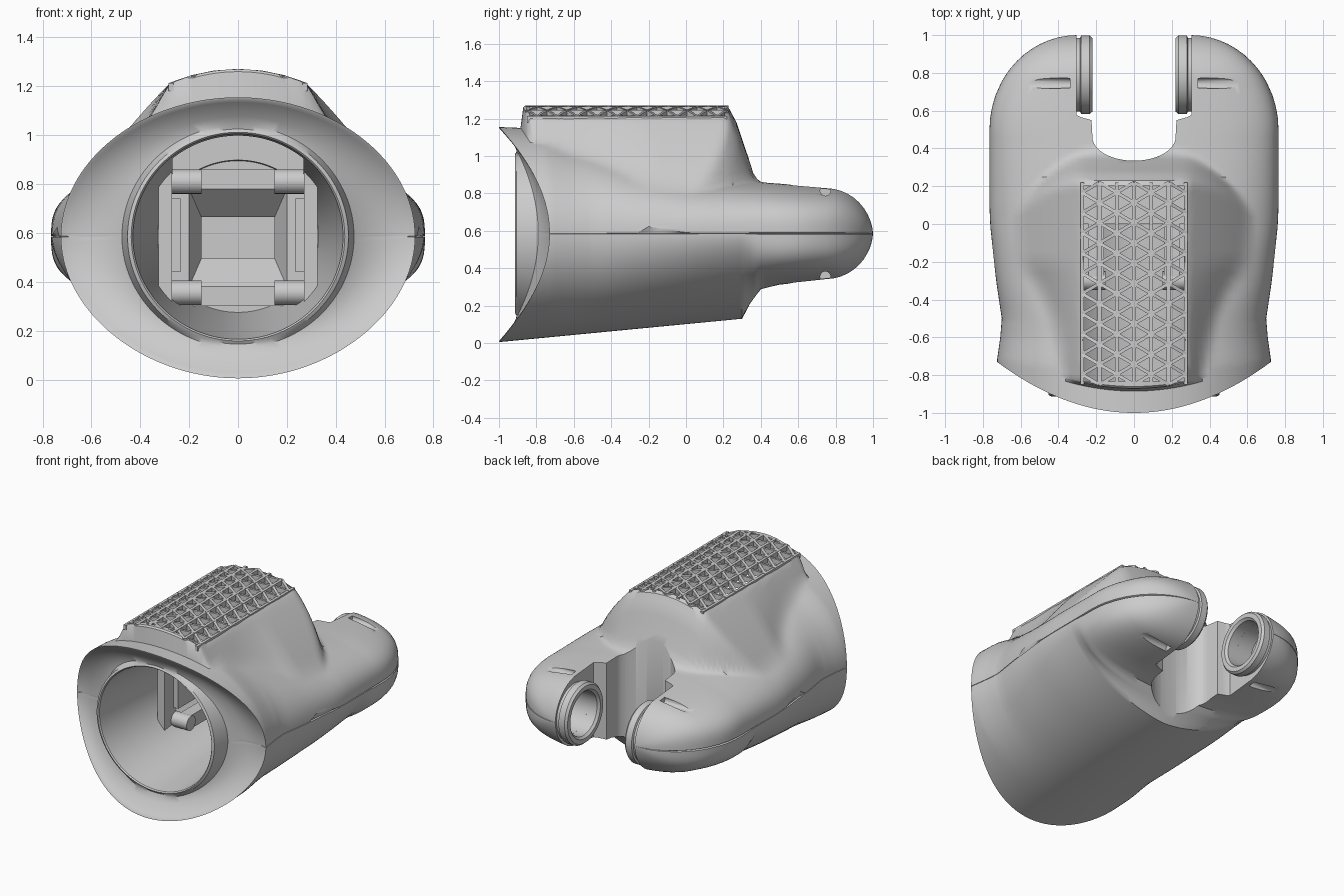
import bpy, bmesh, math
from mathutils import Matrix, Vector

if "Cube" in bpy.data.objects:
    bpy.data.objects.remove(bpy.data.objects["Cube"])

ZC, N = 0.585, 144


def lerp(tab, y):
    if y <= tab[0][0]:
        return tab[0][1]
    for (a, u), (b, v) in zip(tab, tab[1:]):
        if y <= b:
            return u + (v - u) * (y - a) / (b - a)
    return tab[-1][1]


def finish(name, bm, smooth=True):
    bmesh.ops.recalc_face_normals(bm, faces=bm.faces)
    me = bpy.data.meshes.new(name)
    bm.to_mesh(me)
    bm.free()
    ob = bpy.data.objects.new(name, me)
    bpy.context.collection.objects.link(ob)
    if smooth:
        shade(ob)
    return ob


def shade(ob):
    bpy.ops.object.select_all(action='DESELECT')
    ob.select_set(True)
    bpy.context.view_layer.objects.active = ob
    bpy.ops.object.shade_smooth_by_angle(angle=math.radians(35))


def box_to(bm, lo, hi):
    lo, hi = Vector(lo), Vector(hi)
    size = [abs(v) for v in hi - lo]
    bmesh.ops.create_cube(bm, size=1, matrix=Matrix.Translation((lo + hi) / 2) @ Matrix.Diagonal((*size, 1)))


def bar_to(bm, p, q, w, d):
    p, q = Vector(p), Vector(q)
    rot = (q - p).to_track_quat('X', 'Z').to_matrix().to_4x4()
    bmesh.ops.create_cube(bm, size=1, matrix=Matrix.Translation((p + q) / 2) @ rot @ Matrix.Diagonal(((q - p).length, w, d, 1)))


def cyl_to(bm, x0, x1, y, z, r, seg=32):
    m = Matrix.Translation(((x0 + x1) / 2, y, z)) @ Matrix.Rotation(math.pi / 2, 4, 'Y')
    bmesh.ops.create_cone(bm, cap_ends=True, segments=seg, radius1=r, radius2=r, depth=abs(x1 - x0), matrix=m)


def skin(bm, loops, closed=False):
    n = len(loops[0])
    for A, B in zip(loops, loops[1:] + (loops[:1] if closed else [])):
        for i in range(n):
            j = (i + 1) % n
            bm.faces.new((A[i], A[j], B[j], B[i]))
    if not closed:
        bm.faces.new(loops[0])
        bm.faces.new(loops[-1])


def cut(ob, bm):
    cutter = finish("cutter", bm, False)
    cutter.hide_render = True
    mod = ob.modifiers.new("cut", 'BOOLEAN')
    mod.operation, mod.solver, mod.object = 'DIFFERENCE', 'EXACT', cutter
    dg = bpy.context.evaluated_depsgraph_get()
    me = bpy.data.meshes.new_from_object(ob.evaluated_get(dg))
    ob.modifiers.clear()
    ob.data = me
    bpy.data.objects.remove(cutter)


# Profiles of the outer shell along y
WIDTH = [(-1, .725), (-.72, .725), (-.6, .708), (-.5, .70), (-.3, .73), (0, .762), (.1, .765)]
TOP = [(-1, .57), (-.75, .56), (-.5, .49), (-.25, .39), (0, .32), (.4, .277), (.75, .25)]
BOTTOM = [(-1, .58), (.3, .455), (.34, .38), (.4, .30), (.5, .275), (.75, .25)]
TOP_P = [(-.6, 2), (0, 2.5), (.5, 3)]
BOT_P = [(-.5, 2), (.3, 1.65), (.34, 1.95), (.4, 2.7), (.5, 3)]
HUMP = [(-.885, .9), (-.87, 1.26), (-.86, 1.27), (.2, 1.27), (.23, 1.255), (.27, 1.18), (.32, 1.03), (.36, .92), (.4, .85), (.5, .5)]
STEEP = [(-.87, 1.7), (-.5, 1.5), (-.2, 1.0)]


def crown(x):
    return -.75 * x * x


def outer(nom, t, k=1.0):
    c, s = math.cos(t), math.sin(t)
    edge = -.73 - .27 * s * s
    y = nom if nom > -.5 else edge + (nom + 1) / .5 * (-.5 - edge)
    a, end = lerp(WIDTH, y), 1
    if y > .5:
        a = .3 + .465 * math.sqrt(max(0, 1 - ((y - .5) / .5) ** 2))
    if y > .75:
        end = max(.04, math.sqrt(max(0, 1 - ((y - .75) / .25) ** 2)))
    h, p = (lerp(TOP, y), lerp(TOP_P, y)) if s > 0 else (lerp(BOTTOM, y), lerp(BOT_P, y))
    x = a * math.copysign(abs(c) ** (2 / p), c)
    z = ZC + h * end * math.copysign(abs(s) ** (2 / p), s)
    if abs(s) < 1e-6:  # parting groove between the shell halves
        x -= math.copysign(.012, c)
    elif s > 0 and nom > -.89:
        u = max(0, abs(x) - .28)
        shift = 1.4 * u * u if nom > 0 else 0
        hz = lerp(HUMP, nom + shift) + crown(min(abs(x), .28)) - lerp(STEEP, nom) * (u + .6 * u * u)
        b = .06 * s + 1e-6
        f = max(0, b - abs(z - hz)) / b
        z = max(z, hz) + f * f * b / 4 * (1 if nom > -.8 else 0)
    return Vector((x * k, y, ZC + (z - ZC) * k))


def oval(rx, rz, y, dip=0):
    return lambda t: Vector((rx * math.cos(t), y + dip * math.sin(t) ** 2, ZC + rz * math.sin(t)))


# Shell: tube interior, dished front rim and outer skin in one loft
rings = [oval(.33, .31, .24), oval(.36, .34, -.1), oval(.41, .40, -.7), oval(.43, .42, -.905),
         oval(.437, .427, -.913), oval(.452, .44, -.905), oval(.475, .455, -.79, -.12), oval(.56, .49, -.735, -.19),
         lambda t: outer(-.985, t, .965), lambda t: outer(-.997, t, .985)]
noms = [-1, -.98, -.95, -.92, -.885, -.87, -.86, -.83]
noms += [-.8 + .06 * i for i in range(15)]
noms += [.06, .09, .12, .15, .175, .2, .215, .23, .25, .27, .285, .3, .32, .34, .36, .38, .4, .43, .46, .5, .56, .62, .68, .75]
noms += [.75 + .25 * math.sin(math.pi / 2 * i / 10) for i in range(1, 11)]
rings += [lambda t, n=n: outer(n, t) for n in noms]
angles = sorted([2 * math.pi * i / N for i in range(N)] + [.003, math.pi - .003, math.pi + .003, 2 * math.pi - .003])
bm = bmesh.new()
skin(bm, [[bm.verts.new(r(t)) for t in angles] for r in rings])
shell = finish("shell", bm, False)

# U-shaped slot between the rear arms
half = [(.305, 1.2), (.305, .578), (.28, .565), (.225, .55)]
half += [(.22 * math.cos(a), .46 - .125 * math.sin(a)) for a in [math.pi / 2 * i / 12 for i in range(12)]]
pts = half + [(0, .335)] + [(-x, y) for x, y in reversed(half)]
bm = bmesh.new()
f = bm.faces.new([bm.verts.new((x, y, -.2)) for x, y in pts])
ext = bmesh.ops.extrude_face_region(bm, geom=[f])
bmesh.ops.translate(bm, vec=(0, 0, 1.8), verts=[v for v in ext['geom'] if isinstance(v, bmesh.types.BMVert)])
cut(shell, bm)

# Vent opening on the top
bm = bmesh.new()
box_to(bm, (-.268, -.835, .80), (.268, .205, 1.5))
cut(shell, bm)

# Pivot pockets, screw channels and underside notches
bm = bmesh.new()
for s in (-1, 1):
    cyl_to(bm, s * .25, s * .42, .79, ZC, .15)
    for z in (.815, .355):
        cyl_to(bm, s * .34, s * .8, .745, z, .028, 16)
    cyl_to(bm, s * .44, s * .53, -.19, .17, .025, 16)
cut(shell, bm)
shade(shell)

# Triangular vent lattice following the crowned top
bm = bmesh.new()
dx, dy, y0, y1 = .0915, .107, -.85, .22


def on_top(x, y):
    return (x, min(max(y, y0), y1), 1.254 + crown(x))


for i in range(-3, 4):
    bar_to(bm, on_top(i * dx, y0), on_top(i * dx, y1), .02, .034)
    if i < 3:
        for k in range(11):
            y = y0 + (k + (i % 2) / 2) * dy
            for d in (-.5, .5):
                if y <= y1 + .01 and y0 - .01 <= y + d * dy <= y1 + .01:
                    bar_to(bm, on_top(i * dx, y), on_top((i + 1) * dx, y + d * dy), .018, .034)
finish("vent_lattice", bm, False)

# Pivot rings on the inner faces of the arms
for s, side in ((-1, "left"), (1, "right")):
    bm = bmesh.new()
    prof = [(.31, .195), (.285, .195), (.28, .208), (.235, .208), (.22, .195), (.22, .165), (.235, .15), (.31, .15)]
    skin(bm, [[bm.verts.new((s * x, .79 + r * math.cos(math.pi * i / 24), ZC + r * math.sin(math.pi * i / 24)))
               for i in range(48)] for x, r in prof], closed=True)
    finish(side + "_pivot_ring", bm)

# Inner mounting frame: side plates, posts, cross rollers
for s, side in ((-1, "left"), (1, "right")):
    bm = bmesh.new()
    box_to(bm, (s * .27, -.42, .30), (s * .325, -.30, .86))
    box_to(bm, (s * .235, -.32, .44), (s * .275, .2, .74))
    for z in (.355, .81):
        cyl_to(bm, s * .15, s * .31, -.30, z, .05, 24)
        box_to(bm, (s * .16, -.3, z - .045), (s * .24, .2, z + .045))
    finish(side + "_inner_bracket", bm)

# Rear plate with a tapered socket
bm = bmesh.new()
sizes = [(.27, .28, .24), (.27, .28, .0), (.20, .20, .0), (.15, .085, .12), (.15, .085, .2)]
skin(bm, [[bm.verts.new((u * a, y, .58 + v * b)) for u, v in ((-1, -1), (1, -1), (1, 1), (-1, 1))] for a, b, y in sizes])
finish("socket_plate", bm, False)
